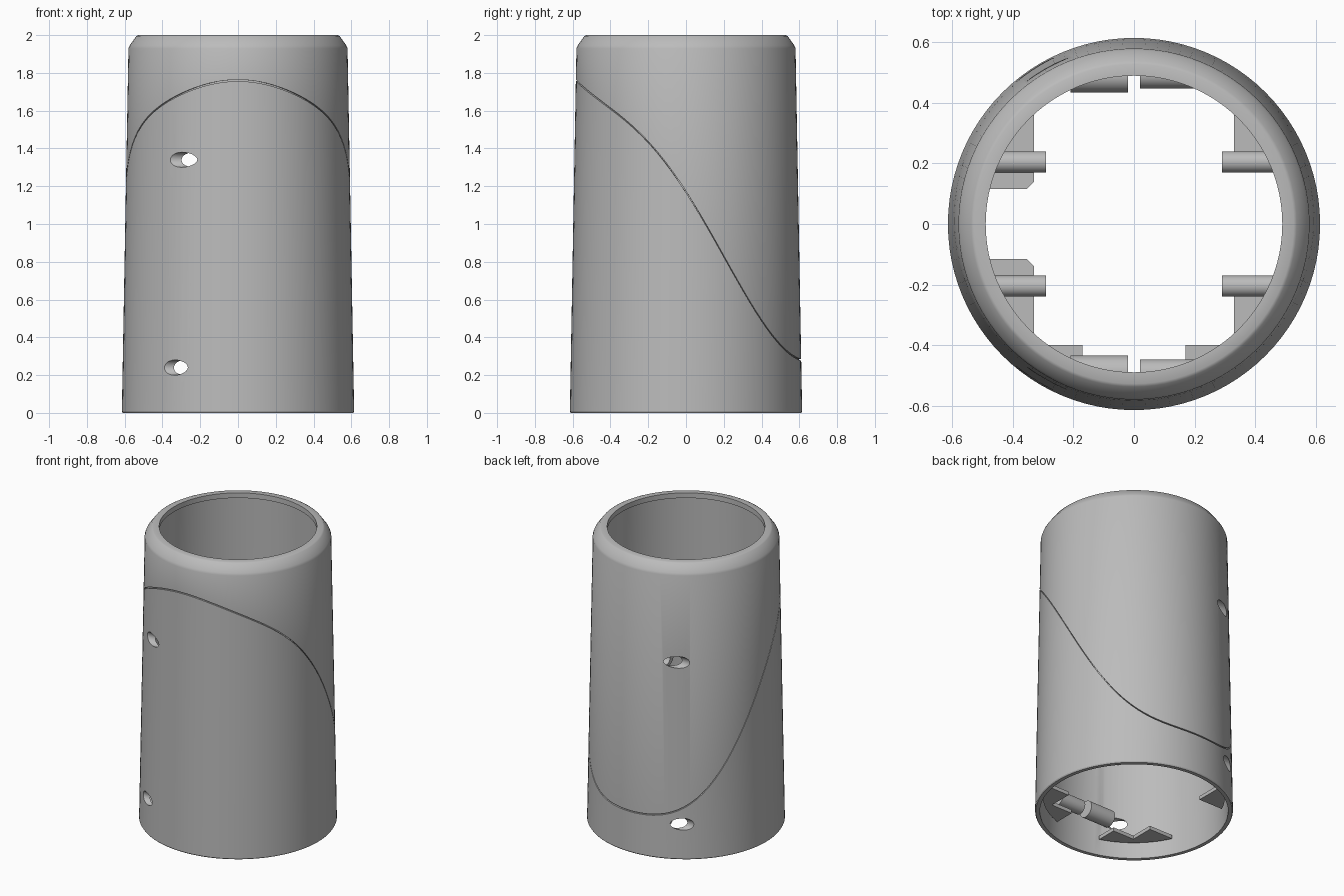
import bpy, bmesh
from math import sin, cos, pi, atan2
from mathutils import Matrix, Vector

cube = bpy.data.objects.get("Cube")
if cube:
    bpy.data.objects.remove(cube, do_unlink=True)

grey = bpy.data.materials.new("light grey plastic")
grey.use_nodes = True
COLOUR = (0.5, 0.5, 0.5, 1)
grey.diffuse_color = COLOUR
grey.node_tree.nodes["Principled BSDF"].inputs["Base Color"].default_value = COLOUR


def make_object(name, bm):
    bmesh.ops.recalc_face_normals(bm, faces=bm.faces)
    mesh = bpy.data.meshes.new(name)
    bm.to_mesh(mesh)
    bm.free()
    mesh.materials.append(grey)
    obj = bpy.data.objects.new(name, mesh)
    bpy.context.collection.objects.link(obj)
    return obj


def select_only(obj):
    bpy.ops.object.select_all(action='DESELECT')
    obj.select_set(True)
    bpy.context.view_layer.objects.active = obj


def smooth(obj):
    select_only(obj)
    bpy.ops.object.shade_smooth_by_angle(angle=pi / 6)


def rod(name, x0, x1, y, z, r):
    """Cylinder lying along x."""
    bm = bmesh.new()
    place = Matrix.Translation(((x0 + x1) / 2, y, z)) @ Matrix.Rotation(pi / 2, 4, 'Y')
    bmesh.ops.create_cone(bm, cap_ends=True, segments=24, radius1=r, radius2=r,
                          depth=abs(x1 - x0), matrix=place)
    return make_object(name, bm)


def prism(name, outline, z, height):
    """Upright prism over a flat outline."""
    bm = bmesh.new()
    face = bm.faces.new([bm.verts.new((x, y, z)) for x, y in outline])
    new = bmesh.ops.extrude_face_region(bm, geom=[face])["geom"]
    bmesh.ops.translate(bm, vec=(0, 0, height),
                        verts=[v for v in new if isinstance(v, bmesh.types.BMVert)])
    return make_object(name, bm)


def arc_plate(name, inner, start, end, z):
    """Thin plate between inner corner points and the round wall."""
    a0, a1 = atan2(start[1], start[0]), atan2(end[1], end[0])
    arc = [(0.565 * cos(a0 + (a1 - a0) * i / 8), 0.565 * sin(a0 + (a1 - a0) * i / 8))
           for i in range(9)]
    return prism(name, arc + inner, z, 0.025)


# Tapered shell with a thin S-shaped seam groove around the outside
def outer_radius(z):
    return 0.615 - 0.018 * z


def seam_height(u):
    return 1.17 - 0.92 * u - 0.15 * u**2 + 0.18 * u**3 - 0.24 * u**2 * (1 - u**2)


def shell_profile(angle):
    s = seam_height(sin(angle))
    lo, hi = s - 0.004, s + 0.004
    return [(0.585, 0), (0.61, 0), (outer_radius(0.008), 0.008),
            (outer_radius(lo), lo), (outer_radius(lo) - 0.012, lo),
            (outer_radius(hi) - 0.012, hi), (outer_radius(hi), hi),
            (0.58, 1.93), (0.574, 1.945), (0.538, 1.995), (0.528, 2),
            (0.49, 2), (0.49, 1.965), (0.545, 1.94)]


SEGMENTS = 96
bm = bmesh.new()
columns = []
for i in range(SEGMENTS):
    a = 2 * pi * i / SEGMENTS
    columns.append([bm.verts.new((r * cos(a), r * sin(a), z)) for r, z in shell_profile(a)])
for i, col in enumerate(columns):
    nxt = columns[(i + 1) % SEGMENTS]
    for j in range(len(col)):
        k = (j + 1) % len(col)
        bm.faces.new((col[j], nxt[j], nxt[k], col[k]))
shell = make_object("outer_shell", bm)

# Screw bosses in facing pairs, with screw holes entering from one side
SCREW_Y, SCREW_Z = 0.51, (0.24, 1.34)
drilled, bosses = [shell], []
for side, label in ((-1, "front"), (1, "back")):
    for z, level in zip(SCREW_Z, ("lower", "upper")):
        head = rod(f"{level}_{label}_screw_boss", -0.21, -0.02, side * 0.49, z, 0.056)
        nut = rod(f"{level}_{label}_nut_boss", 0.02, 0.2, side * 0.495, z, 0.048)
        drilled.append(head)
        bosses += [head, nut]

cutters = [rod("hole_cutter", -0.75, -0.14, s * SCREW_Y, z, 0.04)
           for s in (-1, 1) for z in SCREW_Z]
for obj in drilled:
    for cutter in cutters:
        mod = obj.modifiers.new("screw hole", 'BOOLEAN')
        mod.operation = 'DIFFERENCE'
        mod.solver = 'EXACT'
        mod.object = cutter
        select_only(obj)
        bpy.ops.object.modifier_apply(modifier=mod.name)
for cutter in cutters:
    bpy.data.objects.remove(cutter, do_unlink=True)
for obj in drilled + bosses:
    smooth(obj)

# Inward posts on both side walls, with corner plates near the base
for sx, side in ((1, "left"), (-1, "right")):
    for sy, end in ((-1, "front"), (1, "back")):
        post = rod(f"{end}_{side}_post", sx * 0.29, sx * 0.53, sy * 0.205, 1.0, 0.035)
        smooth(post)
        arc_plate(f"{end}_{side}_corner_plate",
                  [(sx * 0.33, sy * 0.459), (sx * 0.33, sy * 0.24)],
                  (sx * 0.511, sy * 0.24), (sx * 0.33, sy * 0.459), 0.1)
        # Chamfered tabs beside the posts on one side only
        if sx < 0:
            tab = [(-0.53, 0.115), (-0.355, 0.115), (-0.33, 0.14),
                   (-0.33, 0.17), (-0.53, 0.17)]
            prism(f"{end}_{side}_tab", [(x, sy * y) for x, y in tab], 0.97, 0.06)
    # Front ribs
    arc_plate(f"front_{side}_rib", [(sx * 0.399, -0.4), (sx * 0.17, -0.4)],
              (sx * 0.17, -0.539), (sx * 0.399, -0.4), 0.1)
